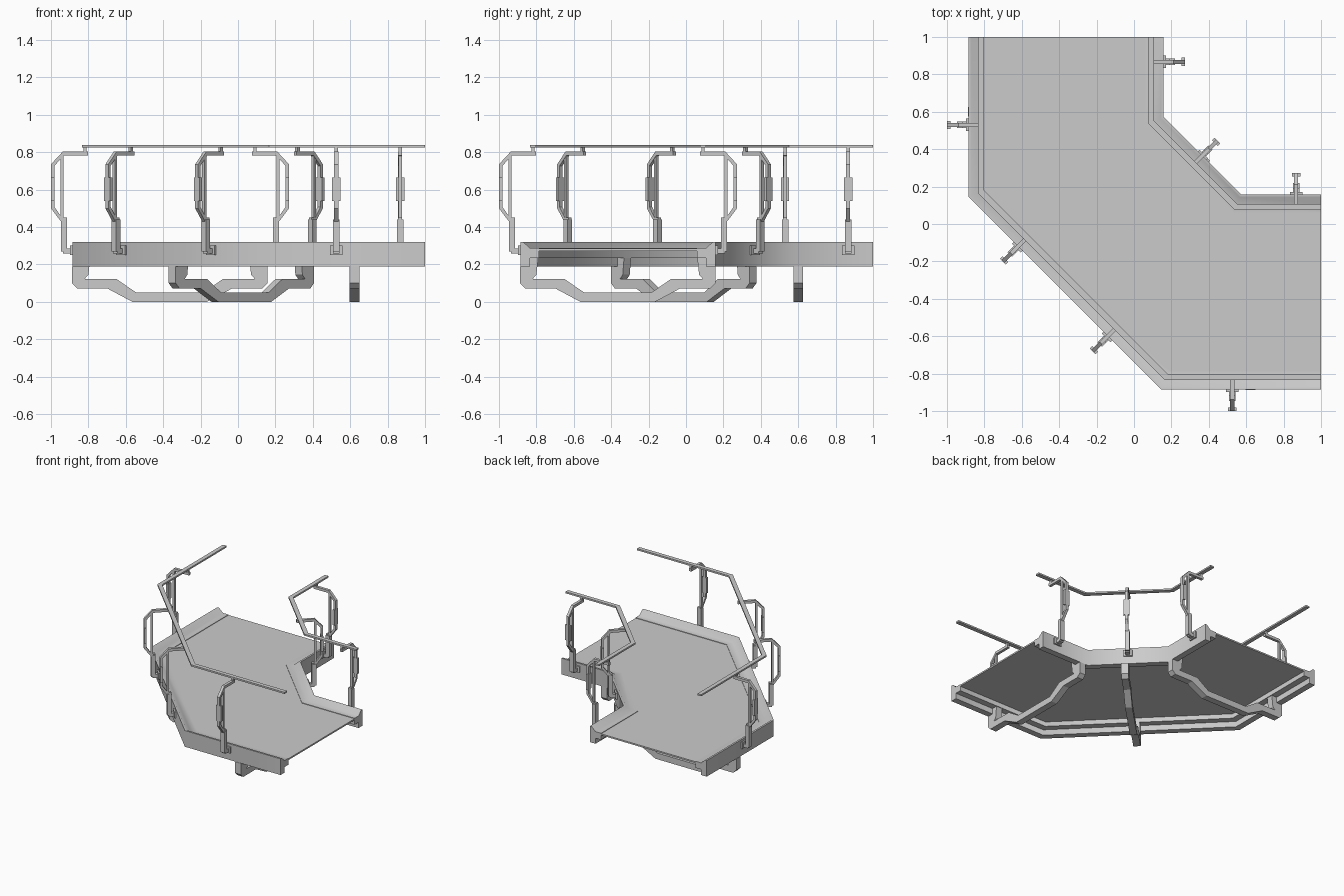
import bpy, bmesh
from math import radians
from mathutils import Vector, Matrix

if "Cube" in bpy.data.objects:
    bpy.data.objects.remove(bpy.data.objects["Cube"], do_unlink=True)

grey = bpy.data.materials.new("plain grey")
grey.use_nodes = True
grey.diffuse_color = (0.6, 0.6, 0.6, 1)
grey.node_tree.nodes["Principled BSDF"].inputs["Base Color"].default_value = (0.6, 0.6, 0.6, 1)


def finish(name, bm):
    bmesh.ops.recalc_face_normals(bm, faces=bm.faces)
    mesh = bpy.data.meshes.new(name)
    bm.to_mesh(mesh)
    bm.free()
    mesh.materials.append(grey)
    obj = bpy.data.objects.new(name, mesh)
    bpy.context.collection.objects.link(obj)
    return obj


def add_prism(bm, outline, axis, matrix=Matrix()):
    """Extrude a closed outline along an axis vector."""
    face = bm.faces.new([bm.verts.new(matrix @ Vector(p)) for p in outline])
    new = bmesh.ops.extrude_face_region(bm, geom=[face])["geom"]
    bmesh.ops.translate(bm, vec=matrix.to_3x3() @ Vector(axis),
                        verts=[v for v in new if isinstance(v, bmesh.types.BMVert)])


def add_plate(bm, profile, width, matrix):
    """Side profile of (out, z) points, centred across its width."""
    add_prism(bm, [(o, -width / 2, z) for o, z in profile], (0, width, 0), matrix)


def add_box(bm, o0, o1, z0, z1, width, matrix):
    add_plate(bm, [(o0, z0), (o1, z0), (o1, z1), (o0, z1)], width, matrix)


def offset_path(path, d):
    """Mitred parallel path, positive to the left of travel."""
    pts = [Vector(p) for p in path]
    normals = []
    for a, b in zip(pts, pts[1:]):
        t = (b - a).normalized()
        normals.append(Vector((-t.y, t.x)))
    out = []
    for i, p in enumerate(pts):
        a, b = normals[max(i - 1, 0)], normals[min(i, len(normals) - 1)]
        out.append(p + (a + b) * d / (1 + a.dot(b)))
    return out


def sweep(name, path, profile, side):
    """Sweep a closed (inward offset, z) profile along the path."""
    bm = bmesh.new()
    columns = [[bm.verts.new((p.x, p.y, z)) for p in offset_path(path, d * side)]
               for d, z in profile]
    for a, b in zip(columns, columns[1:] + columns[:1]):
        for i in range(len(path) - 1):
            bm.faces.new((a[i], a[i + 1], b[i + 1], b[i]))
    for i in (0, -1):
        bm.faces.new([c[i] for c in columns])
    return finish(name, bm)


outer = [(-.885, 1), (-.885, .145), (.145, -.885), (1, -.885)]
inner = [(.158, 1), (.158, .572), (.572, .158), (1, .158)]

# Stepped edge beams, shaded softly round the corners, and thin hand rails
beam = [(0, .19), (0, .32), (.015, .32), (.05, .288), (.1, .288),
        (.1, .235), (.05, .235), (.05, .19)]
rail = [(.05, .825), (.05, .838), (.083, .838), (.083, .825)]
for label, path, side in (("outer", outer, 1), ("inner", inner, -1)):
    edge = sweep(label + "_edge_beam", path, beam, side).data
    edge.shade_smooth()
    edge.set_sharp_from_angle(angle=radians(50))
    sweep(label + "_hand_rail", path, rail, side)

# Thin deck between the beams
bm = bmesh.new()
loop = offset_path(outer, .098) + offset_path(inner, -.098)[::-1]
add_prism(bm, [(p.x, p.y, .272) for p in loop], (0, 0, .012))
finish("deck", bm)

# Ribs under the deck, their feet stepped to fit the beams
half = [(-.475, .235), (-.475, .19), (-.523, .19), (-.523, .1), (-.495, .072),
        (-.335, .072), (-.2, 0)]
half_top = [(-.18, .05), (-.285, .122), (-.455, .122), (-.435, .145), (-.425, .235)]


def mirrored(points):
    return [(-o, z) for o, z in reversed(points)]


rib = half + mirrored(half) + mirrored(half_top) + half_top
for name, x, y, angle in (("side_rib", .623, -.365, 90), ("corner_rib", .018, -.012, 45),
                          ("back_rib", -.365, .6, 0)):
    bm = bmesh.new()
    place = Matrix.Translation((x, y, 0)) @ Matrix.Rotation(radians(angle), 4, 'Z')
    add_plate(bm, rib, .053, place)
    finish(name, bm)

# Rail posts: origin on the beam face, local +x pointing outward
arm = [(.03, .43), (.062, .43), (.115, .5), (.115, .735), (.052, .803), (-.083, .803),
       (-.083, .782), (.045, .782), (.097, .727), (.097, .508), (.056, .45), (.03, .45)]
posts = [(-.885, .53, 180), (-.62, -.12, 225), (-.14, -.6, 225), (.525, -.885, 270),
         (.158, .867, 0), (.365, .365, 45), (.867, .158, 90)]
for i, (x, y, angle) in enumerate(posts):
    bm = bmesh.new()
    place = Matrix.Translation((x, y, 0)) @ Matrix.Rotation(radians(angle), 4, 'Z')
    add_plate(bm, arm, .022, place)
    add_box(bm, .03, .062, .268, .44, .034, place)        # lower post
    add_box(bm, .048, .064, .44, .79, .018, place)        # inner upright
    add_box(bm, 0, .05, .258, .285, .034, place)          # foot
    add_box(bm, -.005, .012, .25, .3, .066, place)        # mounting plate
    add_box(bm, .096, .114, .54, .665, .044, place)       # grip
    add_box(bm, -.075, -.058, .8, .828, .018, place)      # rail stud
    finish("rail_post_%d" % (i + 1), bm)
